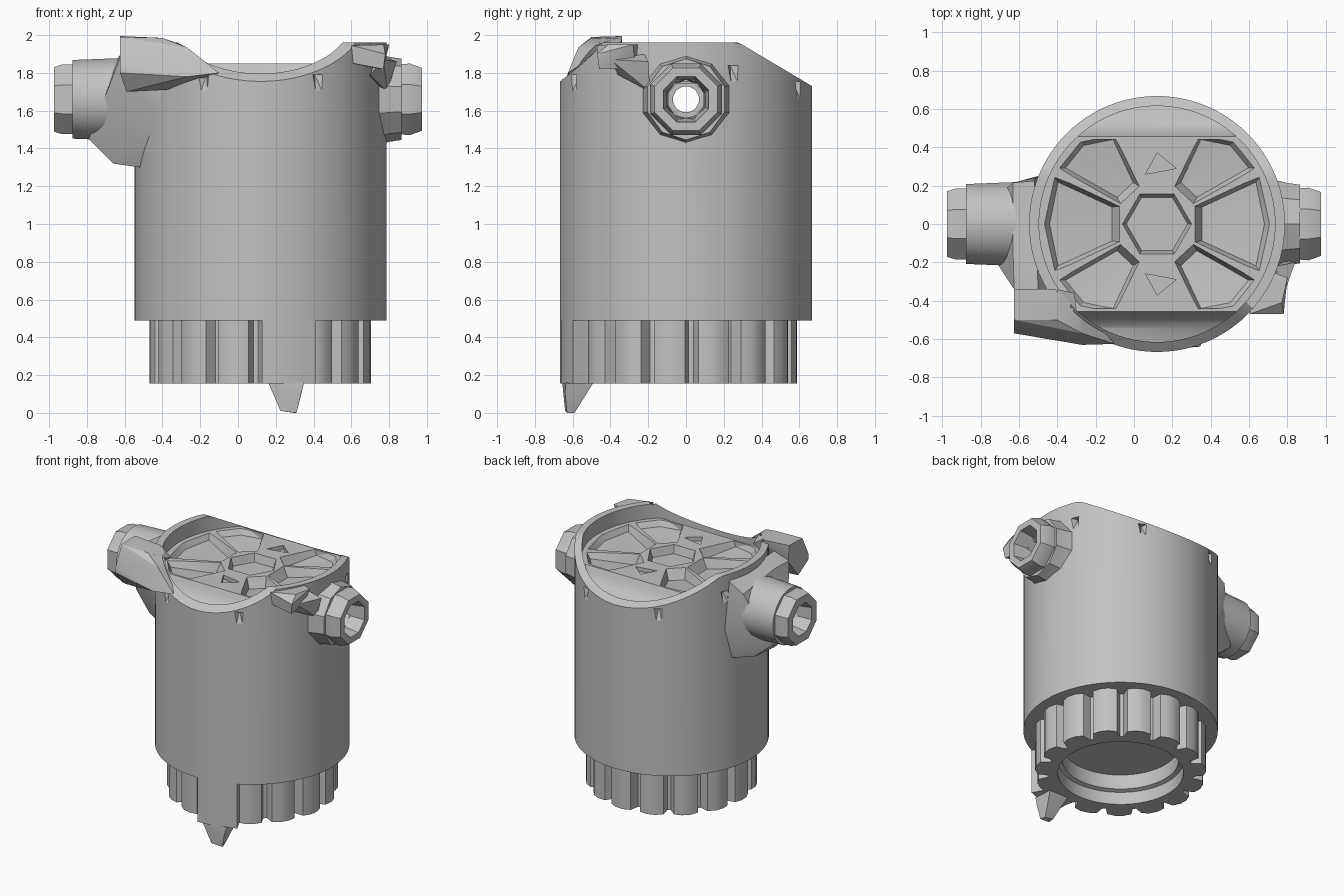
import bpy, bmesh, math
from mathutils import Vector
from math import sin, cos, pi, radians

old = bpy.data.objects.get("Cube")
if old:
    bpy.data.objects.remove(old, do_unlink=True)

grey = bpy.data.materials.new("cast grey")
grey.use_nodes = True
colour = (0.54, 0.54, 0.54, 1)
grey.diffuse_color = colour
grey.node_tree.nodes["Principled BSDF"].inputs["Base Color"].default_value = colour

CX, R, R_IN = 0.12, 0.667, 0.615   # body axis and wall radii
PORT_Z = 1.66
parts = []


def finish(name, bm):
    bmesh.ops.recalc_face_normals(bm, faces=bm.faces)
    mesh = bpy.data.meshes.new(name)
    bm.to_mesh(mesh)
    bm.free()
    obj = bpy.data.objects.new(name, mesh)
    bpy.context.collection.objects.link(obj)
    mesh.materials.append(grey)
    parts.append(obj)
    return obj


def hull(name, points):
    bm = bmesh.new()
    for p in points:
        bm.verts.new(p)
    res = bmesh.ops.convex_hull(bm, input=bm.verts)
    junk = {v for v in res["geom_interior"] if isinstance(v, bmesh.types.BMVert)}
    bmesh.ops.delete(bm, geom=list(junk), context='VERTS')
    return finish(name, bm)


def loft(name, loops, closed=False):
    """Skin equal-sized loops; cap the ends unless the last joins the first."""
    bm = bmesh.new()
    rings = [[bm.verts.new(p) for p in loop] for loop in loops]
    n = len(rings[0])
    pairs = list(zip(rings, rings[1:]))
    if closed:
        pairs.append((rings[-1], rings[0]))
    else:
        bm.faces.new(rings[0])
        bm.faces.new(rings[-1])
    for a, b in pairs:
        for i in range(n):
            j = (i + 1) % n
            bm.faces.new((a[i], a[j], b[j], b[i]))
    return finish(name, bm)


def port_lathe(name, profile, sides, closed=True):
    """Turn (x, radius) points about the cable port axis."""
    turn = [2 * pi * (i + 0.5) / sides for i in range(sides)]
    return loft(name, [[(x, r * cos(a), PORT_Z + r * sin(a)) for a in turn]
                       for x, r in profile], closed)


def circle(r, z, sides=96):
    height = z if callable(z) else (lambda y: z)
    ang = [2 * pi * i / sides for i in range(sides)]
    return [(CX + r * cos(a), r * sin(a), height(r * sin(a))) for a in ang]


def cut(obj, cutter, op='DIFFERENCE'):
    mod = obj.modifiers.new("cut", 'BOOLEAN')
    mod.operation, mod.solver, mod.object = op, 'EXACT', cutter
    deps = bpy.context.evaluated_depsgraph_get()
    mesh = bpy.data.meshes.new_from_object(obj.evaluated_get(deps))
    obj.modifiers.clear()
    obj.data = mesh
    parts.remove(cutter)
    bpy.data.objects.remove(cutter, do_unlink=True)


def rim(y):
    """Saddle-shaped rim: level in the middle, falling to front and back."""
    start, end, low = (0.28, R, 1.73) if y > 0 else (0.44, R, 1.755)
    t = min(max((abs(y) - start) / (end - start), 0), 1)
    return 1.96 - (1.96 - low) * (t if y > 0 else t ** 0.85)


# Main housing wall
body = loft("housing", [circle(R, 0.49), circle(R, rim),
                        circle(R_IN, rim), circle(R_IN, 0.49)], closed=True)
cut(body, port_lathe("right_bore", [(0.4, 0.10), (1.1, 0.10)], 8, False))
cut(body, port_lathe("left_bore", [(-1.1, 0.07), (-0.1, 0.07)], 12, False))

# Small wedge pits below the rim
for deg in (22, 63, 117, 158, 243, 297):
    a = radians(deg)
    out, side = Vector((cos(a), sin(a), 0)), Vector((-sin(a), cos(a), 0))
    top = rim(R * sin(a)) - (0.12 if deg in (22, 158) else 0.02)
    at = Vector((CX, 0, top)) + out * R
    down = Vector((0, 0, -0.13))
    cut(body, hull("pit", [at + out * 0.02 - side * 0.045, at + out * 0.02 + side * 0.045,
                           at + out * 0.02 + down + side * 0.035, at - out * 0.04,
                           at + out * 0.02 + down - side * 0.02]))

# Cover: level centre with coved front and back shoulders
half = [(0.62, 1.72), (0.54, 1.74), (0.50, 1.77), (0.475, 1.805), (0.455, 1.85)]
under = [(0.62, 1.69), (0.44, 1.745)]
section = ([(-y, z) for y, z in half] + half[::-1] + under
           + [(-y, z) for y, z in under[::-1]])
cover = loft("cover", [[(x, y, z) for y, z in section] for x in (-0.6, 0.84)])
cut(cover, loft("cover_outline", [circle(0.625, 1.5), circle(0.625, 2.1)]), 'INTERSECT')

# Six petal recesses, leaving broad ribs at front and back
for mid_deg, spread in ((0, 0.42), (180, 0.42), (47, 0.29), (133, 0.29),
                        (227, 0.29), (313, 0.29)):
    mid = radians(mid_deg)
    pts = []
    for r, grow, z in ((0.25, -0.06, 1.775), (0.56, -0.02, 1.81),
                       (0.205, 0.06, 1.88), (0.605, 0.03, 1.88)):
        for s in (-1, 0, 1):
            a = mid + s * (spread + grow)
            reach = r if r < 0.3 else min(r, 0.44 / max(abs(sin(a)), 0.01))
            pts.append((CX + reach * cos(a), reach * sin(a), z))
    cut(cover, hull("petal", pts))
cut(cover, loft("hub_recess", [circle(0.16, 1.79, 6), circle(0.19, 1.88, 6)]))
for s in (-1, 1):
    cut(cover, hull("rib_pocket", [(x, s * y, z) for z in (1.82, 1.88) for x, y in
                                   ((0.06, 0.26), (0.12, 0.37), (0.22, 0.29))]))

# Ribbed lower ring with an open recess
TEETH = 15
GAP = radians(3)


def gear(z):
    pts = []
    for t in range(TEETH):
        for f, r in ((0.06, 0.50), (0.15, 0.57), (0.38, 0.588),
                     (0.62, 0.588), (0.85, 0.57), (0.94, 0.50)):
            a = GAP + 2 * pi * (t + f) / TEETH
            pts.append((CX + r * cos(a), r * sin(a), z))
    return pts


def bore(z, r):
    return circle(r, z, TEETH * 6)


loft("ribbed_ring", [gear(0.155), gear(0.50), bore(0.50, 0.40), bore(0.26, 0.40),
                     bore(0.25, 0.43), bore(0.155, 0.43)], closed=True)
loft("base_plate", [circle(0.42, 0.37), circle(0.42, 0.41)])
loft("housing_base", [circle(R - 0.01, 0.492), circle(0.45, 0.492),
                      circle(0.45, 0.53), circle(R - 0.01, 0.53)], closed=True)

# Front tab and its pointed foot
arc = [-pi / 2 + t for t in (0.01, 0.12, 0.23, 0.34, 0.455)]
hull("front_tab", [(CX + r * cos(a), r * sin(a), z)
                   for a in arc for r in (0.5, R) for z in (0.155, 0.5)])
hull("foot", [(0.16, -0.655, 0.16), (0.35, -0.635, 0.16), (0.18, -0.49, 0.16),
              (0.34, -0.49, 0.16), (0.205, -0.65, 0.11), (0.335, -0.64, 0.11),
              (0.225, -0.64, 0.01), (0.31, -0.63, 0.0), (0.23, -0.59, 0.01),
              (0.30, -0.59, 0.0)])

# Left cable port: barrel, nut and widening web
port_lathe("left_barrel", [(-0.875, 0.10), (-0.875, 0.21), (-0.5, 0.225), (-0.5, 0.07)], 24)
port_lathe("left_nut", [(-0.86, 0.10), (-0.86, 0.20), (-0.93, 0.20), (-0.975, 0.185),
                        (-0.975, 0.12)], 8)
web = hull("left_web", [(-0.79, s * 0.09, 1.45) for s in (-1, 1)]
           + [(-0.66, -0.12, 1.32), (-0.66, 0.12, 1.34), (-0.52, -0.19, 1.30),
              (-0.52, 0.19, 1.32), (-0.40, -0.40, 1.55), (-0.50, 0.25, 1.55),
              (-0.60, -0.22, 1.55), (-0.63, 0.215, 1.6), (-0.62, -0.3, 1.80),
              (-0.63, 0.215, 1.84), (-0.52, 0.225, 1.91), (-0.625, -0.34, 1.88),
              (-0.63, -0.16, 1.89), (-0.50, -0.34, 1.92), (-0.42, -0.40, 1.80)])
cut(web, port_lathe("web_bore", [(-1.1, 0.09), (0.0, 0.09)], 12, False))
cut(web, loft("web_trim", [circle(0.64, 1.0), circle(0.64, 2.1)]))

# Right cable port: flange and nut
port_lathe("right_flange", [(0.74, 0.10), (0.74, 0.24), (0.80, 0.225), (0.865, 0.215),
                            (0.865, 0.11)], 10)
port_lathe("right_nut", [(0.85, 0.11), (0.85, 0.20), (0.91, 0.205), (0.975, 0.18),
                         (0.975, 0.13)], 8)

# Bracket lug beside the left port, trimmed to the inside of the wall
lug = hull("left_lug", [(-0.625, -0.57, 1.80), (-0.625, -0.57, 1.85), (-0.625, -0.50, 1.99),
                        (-0.625, -0.34, 1.995), (-0.62, -0.34, 1.87), (-0.40, -0.34, 1.98),
                        (-0.40, -0.50, 1.985), (-0.27, -0.63, 1.78), (-0.27, -0.57, 1.935),
                        (-0.10, -0.625, 1.80), (-0.59, -0.50, 1.70), (-0.30, -0.4, 1.95),
                        (-0.38, -0.45, 1.71)])
cut(lug, loft("lug_trim", [circle(0.63, 1.0), circle(0.63, 2.1)]))
hull("left_lug_tip", [(-0.40, -0.34, 1.98), (-0.40, -0.50, 1.985), (-0.30, -0.44, 1.95),
                      (-0.31, -0.36, 1.92), (-0.40, -0.36, 1.85)])

# Faceted lug above the right port
hull("right_lug_top", [(0.60, -0.47, 1.945), (0.77, -0.41, 1.95), (0.78, -0.47, 1.90),
                       (0.72, -0.25, 1.95), (0.80, -0.28, 1.95), (0.61, -0.46, 1.85),
                       (0.77, -0.46, 1.82), (0.74, -0.27, 1.82)])
hull("right_lug_web", [(0.77, -0.40, 1.87), (0.74, -0.22, 1.90), (0.70, -0.36, 1.79),
                       (0.84, -0.20, 1.86), (0.79, -0.19, 1.70), (0.70, -0.26, 1.76)])

# Smooth the round surfaces, keep facets sharp
for obj in bpy.context.selected_objects:
    obj.select_set(False)
for obj in parts:
    obj.select_set(True)
bpy.context.view_layer.objects.active = body
bpy.ops.object.shade_smooth_by_angle(angle=radians(24))
